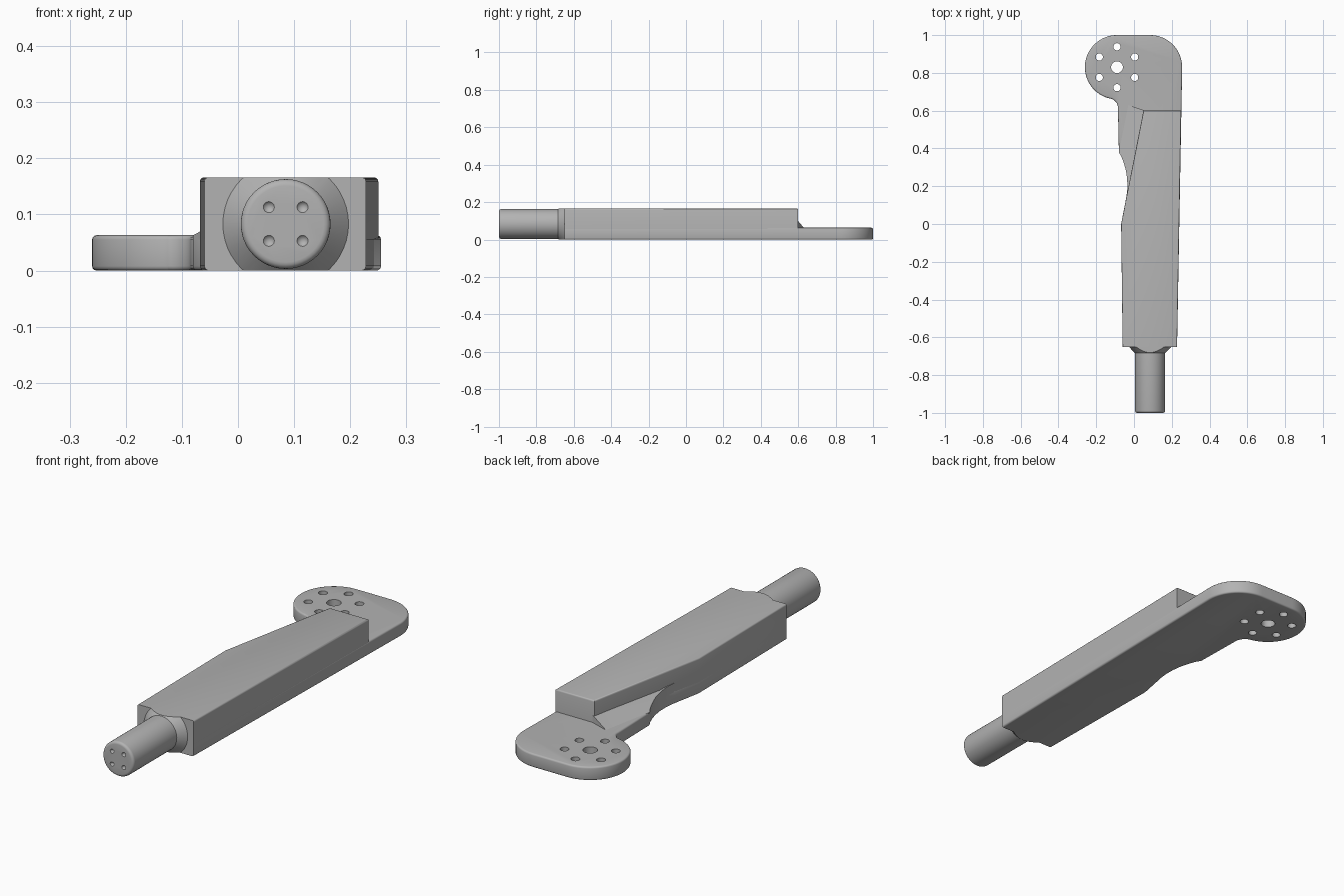
import bpy, bmesh, math
from mathutils import Vector, Matrix

if "Cube" in bpy.data.objects:
    bpy.data.objects.remove(bpy.data.objects["Cube"], do_unlink=True)

GREY = (0.45, 0.45, 0.45, 1)
mat = bpy.data.materials.new("plain grey")
mat.use_nodes = True
mat.diffuse_color = GREY
mat.node_tree.nodes["Principled BSDF"].inputs["Base Color"].default_value = GREY

PLATE_H, BLOCK_H, FRONT = 0.063, 0.166, -0.65
AXIS_X, AXIS_Z = 0.085, 0.083
HUB = (-0.09, 0.83)


def finish(name, bm):
    """Turn a bmesh into a shaded object."""
    bmesh.ops.recalc_face_normals(bm, faces=bm.faces[:])
    me = bpy.data.meshes.new(name)
    bm.to_mesh(me)
    bm.free()
    me.materials.append(mat)
    ob = bpy.data.objects.new(name, me)
    bpy.context.collection.objects.link(ob)
    return ob


def smooth(ob):
    bpy.ops.object.select_all(action='DESELECT')
    ob.select_set(True)
    bpy.context.view_layer.objects.active = ob
    bpy.ops.object.shade_smooth_by_angle(angle=math.radians(35))


def arc(cx, cy, r, a0, a1, n):
    angles = [math.radians(a0 + (a1 - a0) * i / n) for i in range(n + 1)]
    return [(cx + r * math.cos(a), cy + r * math.sin(a)) for a in angles]


def prism(points, z0, z1):
    bm = bmesh.new()
    face = bm.faces.new([bm.verts.new((x, y, z0)) for x, y in points])
    out = bmesh.ops.extrude_face_region(bm, geom=[face])
    for v in out["geom"]:
        if isinstance(v, bmesh.types.BMVert):
            v.co.z = z1
    return bm


def round_rims(bm, width, levels):
    """Round the horizontal rims at the given heights, except on the front face."""
    rims = [e for e in bm.edges
            if any(all(abs(v.co.z - z) < 1e-5 for v in e.verts) for z in levels)
            and not all(abs(v.co.y - FRONT) < 1e-5 for v in e.verts)]
    bmesh.ops.bevel(bm, geom=rims, offset=width, segments=3, profile=0.5, affect='EDGES')


def add_cone(bm, r1, r2, depth, matrix):
    bmesh.ops.create_cone(bm, cap_ends=True, segments=48, radius1=r1, radius2=r2,
                          depth=depth, matrix=matrix)


def cut(ob, bm):
    """Subtract the cutter mesh and discard it."""
    cutter = finish("cutter", bm)
    cutter.hide_render = True
    mod = ob.modifiers.new("cut", 'BOOLEAN')
    mod.operation, mod.solver, mod.object = 'DIFFERENCE', 'EXACT', cutter
    dg = bpy.context.evaluated_depsgraph_get()
    me = bpy.data.meshes.new_from_object(ob.evaluated_get(dg))
    ob.modifiers.clear()
    ob.data = me
    bpy.data.objects.remove(cutter, do_unlink=True)


# Mounting plate: hub end, rounded corner, and scooped inner edge
scoop = [(-0.08, 0.38), (-0.066, 0.355), (-0.053, 0.32), (-0.042, 0.28),
         (-0.036, 0.235), (-0.035, 0.19), (-0.04, 0.145)]
outline = (arc(0.085, 0.83, 0.17, 0, 90, 16) + arc(*HUB, 0.17, 90, 258, 32)
           + arc(-0.135, 0.615, 0.05, 78, 0, 8) + scoop
           + [(-0.068, 0.0), (-0.06, FRONT), (0.228, FRONT)])
bm = prism(outline, 0, PLATE_H)
round_rims(bm, 0.008, (0, PLATE_H))
plate = finish("mounting_plate", bm)

# Centre bore and ring of bolt holes
bm = bmesh.new()
add_cone(bm, 0.031, 0.031, 0.3, Matrix.Translation((*HUB, 0.03)))
for x, y in arc(*HUB, 0.108, 90, 390, 5):
    add_cone(bm, 0.019, 0.019, 0.3, Matrix.Translation((x, y, 0.03)))
cut(plate, bm)
smooth(plate)

# Raised arm block
bm = prism([(0.25, 0.6), (0.05, 0.6), (-0.068, 0.0), (-0.06, FRONT), (0.228, FRONT)],
           0.03, BLOCK_H)
round_rims(bm, 0.007, (BLOCK_H,))
smooth(finish("arm_block", bm))

# Sloped web between the block wall and the plate edge
foot_a, foot_b = Vector((-0.08, 0.38)), Vector((-0.03, 0.63))
normal = Vector((foot_b.y - foot_a.y, foot_a.x - foot_b.x)).normalized()
bm = prism([(0.06, 0.6), tuple(foot_b)] + scoop + [(0.0, 0.145)], 0.03, 0.1)
for v in bm.verts:
    if v.co.z > 0.05:
        v.co.z = PLATE_H + min(0.035, 0.4 * max(0, (v.co.xy - foot_a).dot(normal)))
bmesh.ops.triangulate(bm, faces=bm.faces[:])
smooth(finish("sloped_web", bm))

# Tapered collar, trimmed flush with the top and bottom of the block
turn = Matrix.Rotation(math.radians(90), 4, 'X')
bm = bmesh.new()
add_cone(bm, 0.113, 0.078, 0.037, Matrix.Translation((AXIS_X, FRONT - 0.0175, AXIS_Z)) @ turn)
for z, side in ((0.0, -1), (BLOCK_H, 1)):
    bmesh.ops.bisect_plane(bm, geom=bm.verts[:] + bm.edges[:] + bm.faces[:],
                           plane_co=(0, 0, z), plane_no=(0, 0, side), clear_outer=True)
    bmesh.ops.holes_fill(bm, edges=[e for e in bm.edges if e.is_boundary])
smooth(finish("tapered_collar", bm))

# Round shaft with a softened end
bm = bmesh.new()
add_cone(bm, 0.08, 0.08, 0.36, Matrix.Translation((AXIS_X, -0.82, AXIS_Z)) @ turn)
end = [e for e in bm.edges if all(v.co.y < -0.99 for v in e.verts)]
bmesh.ops.bevel(bm, geom=end, offset=0.012, segments=4, profile=0.5, affect='EDGES')
shaft = finish("shaft", bm)

# Four conical sockets in the shaft end
bm = bmesh.new()
for sx in (-1, 1):
    for sz in (-1, 1):
        add_cone(bm, 0.0, 0.0195, 0.024,
                 Matrix.Translation((AXIS_X + sx * 0.03, -1.0, AXIS_Z + sz * 0.03)) @ turn)
cut(shaft, bm)
smooth(shaft)
